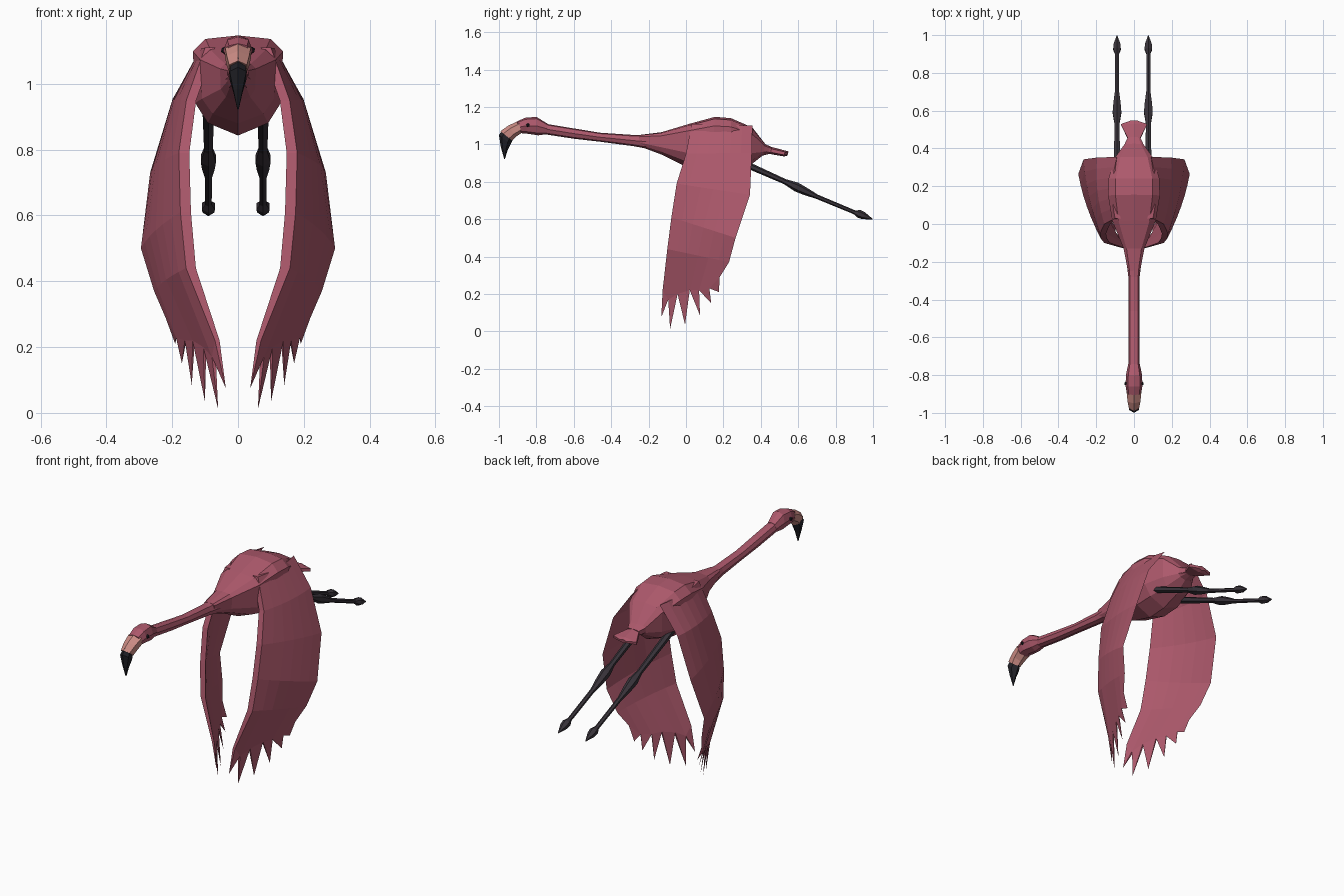
import bpy, bmesh

if "Cube" in bpy.data.objects:
    bpy.data.objects.remove(bpy.data.objects["Cube"])


def material(name, rgb):
    m = bpy.data.materials.new(name)
    m.diffuse_color = (*rgb, 1)
    m.use_nodes = True
    m.node_tree.nodes["Principled BSDF"].inputs["Base Color"].default_value = m.diffuse_color
    return m


PINK = material("pink", (0.42, 0.10, 0.15))
PALE = material("pale", (0.62, 0.27, 0.24))
BLACK = material("black", (0.015, 0.015, 0.02))
DARK = material("dark_grey", (0.04, 0.033, 0.042))


def finish(bm, name, mat):
    bmesh.ops.remove_doubles(bm, verts=bm.verts, dist=0.0005)
    bmesh.ops.recalc_face_normals(bm, faces=bm.faces)
    me = bpy.data.meshes.new(name)
    bm.to_mesh(me)
    bm.free()
    me.materials.append(mat)
    ob = bpy.data.objects.new(name, me)
    bpy.context.collection.objects.link(ob)
    return ob


def mirrored(half):
    """Close a half profile (top to bottom) into a full ring."""
    return half + [(-u, v) for u, v in half[-2:0:-1]]


BODY = mirrored([(0, 1), (.72, .93), (1, .68), (.95, -.35), (.67, -.75), (0, -1)])
HEX = mirrored([(0, 1), (1, .5), (1, -.5), (0, -1)])
OCT = mirrored([(0, 1), (.72, .8), (1, 0), (.7, -.75), (0, -1)])


def loft(name, mat, profile, sections, cx=0):
    """Each section: top y, top z, bottom y, bottom z, half width."""
    bm = bmesh.new()
    rings = []
    for ty, tz, by, bz, w in sections:
        ring = []
        for u, v in profile:
            t = (v + 1) / 2
            ring.append(bm.verts.new((cx + u * w, by + (ty - by) * t, bz + (tz - bz) * t)))
        rings.append(ring)
    n = len(profile)
    for a, b in zip(rings, rings[1:]):
        for i in range(n):
            j = (i + 1) % n
            bm.faces.new((a[i], a[j], b[j], b[i]))
    bm.faces.new(rings[0])
    bm.faces.new(rings[-1])
    return finish(bm, name, mat)


# Body
loft("body", PINK, BODY, [
    (-.25, 1.05, -.25, .99, .032), (-.13, 1.065, -.13, .945, .055),
    (.02, 1.11, 0, .88, .115), (.155, 1.147, .13, .843, .137),
    (.24, 1.14, .24, .85, .135), (.355, 1.09, .34, .885, .10),
    (.425, 1.0, .41, .94, .05), (.46, .985, .45, .95, .033)])

# Tail fan
loft("tail", PINK, HEX, [
    (.42, 1.0, .41, .945, .045), (.46, .985, .45, .948, .034),
    (.53, .967, .525, .935, .07), (.548, .962, .543, .94, .02)])

# Neck
loft("neck", PINK, OCT, [
    (-.20, 1.052, -.20, .975, .04), (-.28, 1.05, -.28, .99, .03),
    (-.46, 1.062, -.46, 1.014, .028), (-.60, 1.085, -.60, 1.03, .029),
    (-.75, 1.11, -.75, 1.053, .03)])

# Head and pale upper bill
loft("head", PINK, OCT, [
    (-.74, 1.11, -.74, 1.055, .03), (-.80, 1.147, -.79, 1.048, .042),
    (-.86, 1.142, -.85, 1.057, .045), (-.905, 1.122, -.885, 1.06, .038)])
loft("bill_base", PALE, HEX, [
    (-.895, 1.126, -.88, 1.06, .039), (-.95, 1.10, -.91, 1.04, .034),
    (-.992, 1.07, -.93, 1.02, .027)])

# Hooked black bill tip
loft("bill_tip", BLACK, HEX, [
    (-.98, 1.08, -.925, 1.025, .020), (-1.0, 1.05, -.938, 1.0, .0255),
    (-.99, .985, -.953, .97, .014), (-.972, .922, -.968, .922, .002)])

for side in (-1, 1):
    tag = "right" if side > 0 else "left"

    # Eye
    bm = bmesh.new()
    bmesh.ops.create_icosphere(bm, subdivisions=1, radius=.011)
    bmesh.ops.translate(bm, verts=bm.verts, vec=(side * .042, -.845, 1.102))
    finish(bm, tag + "_eye", BLACK)

    # Leg with knee and foot: y, z, radius along the trailing line
    path = [(.24, .93, .018), (.35, .88, .016), (.53, .80, .013), (.59, .772, .023),
            (.64, .748, .019), (.70, .72, .011), (.90, .637, .010),
            (.925, .628, .020), (.95, .618, .018), (.997, .60, .002)]
    loft(tag + "_leg", DARK, HEX,
         [(y + .42 * r, z + r, y - .42 * r, z - r, r) for y, z, r in path],
         cx=side * .083 - .007)

# Wing: spanwise rows of leading point, trailing point, thickness, camber
ROWS = [((.10, .03, 1.11), (.09, .355, 1.10), .03, .02),
        ((.157, .0, .95), (.195, .352, .955), .03, .018),
        ((.18, -.05, .79), (.267, .342, .73), .032, .015),
        ((.175, -.078, .61), (.295, .265, .50), .032, .015),
        ((.158, -.10, .44), (.255, .23, .37), .03, .012)]
# Feather notches and tips as (y, z)
NOTCH = [(-.125, .22), (-.095, .17), (-.045, .20), (.02, .22),
         (.07, .22), (.125, .23), (.18, .29)]
TIPS = [(-.132, .075), (-.085, .012), (-.005, .035), (.075, .085), (.135, .15), (.176, .21)]


def wing(side, name):
    bm = bmesh.new()
    n = len(NOTCH)
    grid = []
    for lead, trail, thick, camber in ROWS:
        row = []
        for i in range(n):
            s = i / (n - 1)
            x, y, z = [a + (b - a) * s for a, b in zip(lead, trail)]
            x += camber * 4 * s * (1 - s)
            row.append((x, y, z, thick * (1 - s)))
        grid.append(row)
    grid.append([(.07 + .47 * (y + .125) + .1 * (z - .22), y, z, .014 * (1 - i / (n - 1)))
                 for i, (y, z) in enumerate(NOTCH)])
    outer = [[bm.verts.new((side * x, y, z)) for x, y, z, t in r] for r in grid]
    inner = [[bm.verts.new((side * (x - t), y, z)) for x, y, z, t in r] for r in grid]
    for sheet in (outer, inner):
        for a, b in zip(sheet, sheet[1:]):
            for i in range(n - 1):
                bm.faces.new((a[i], a[i + 1], b[i + 1], b[i]))
    for k in range(len(grid) - 1):
        for i in (0, n - 1):
            bm.faces.new((outer[k][i], outer[k + 1][i], inner[k + 1][i], inner[k][i]))
    for i in range(n - 1):
        bm.faces.new((outer[0][i], outer[0][i + 1], inner[0][i + 1], inner[0][i]))
    # Feathers
    for i, (y, z) in enumerate(TIPS):
        tip = bm.verts.new((side * (.038 + .5 * (y + .13)), y, z))
        o, p = outer[-1], inner[-1]
        for a, b in ((o[i], o[i + 1]), (p[i], p[i + 1]), (o[i], p[i]), (o[i + 1], p[i + 1])):
            bm.faces.new((a, b, tip))
    finish(bm, name, PINK)


wing(1, "right_wing")
wing(-1, "left_wing")
